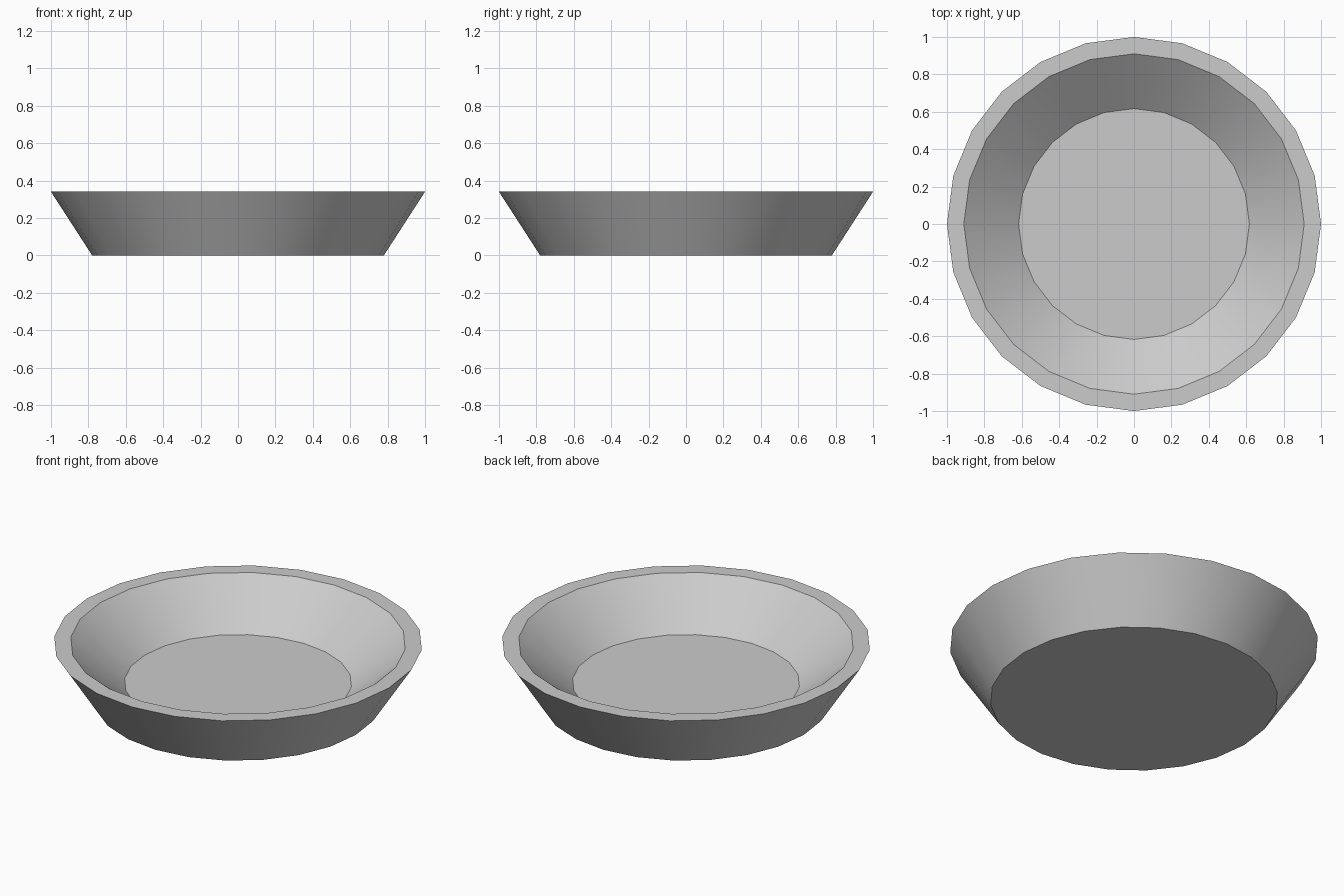
import bpy
import bmesh
from math import tau, cos, sin, radians

if "Cube" in bpy.data.objects:
    bpy.data.objects.remove(bpy.data.objects["Cube"])

SIDES = 24
# Profile rings (radius, z): base, outer rim, inner rim, floor
PROFILE = [(0.78, 0.0), (1.0, 0.34), (0.91, 0.34), (0.617, 0.104)]

bm = bmesh.new()
rings = [[bm.verts.new((r * cos(tau * i / SIDES), r * sin(tau * i / SIDES), z))
          for i in range(SIDES)] for r, z in PROFILE]

# Outer wall, rim and inner wall
for a, b in zip(rings, rings[1:]):
    for i in range(SIDES):
        j = (i + 1) % SIDES
        bm.faces.new((a[i], a[j], b[j], b[i]))

# Underside and inner floor
bm.faces.new(rings[0][::-1])
bm.faces.new(rings[-1])
bmesh.ops.recalc_face_normals(bm, faces=bm.faces)

mesh = bpy.data.meshes.new("dish")
bm.to_mesh(mesh)
bm.free()
dish = bpy.data.objects.new("dish", mesh)
bpy.context.collection.objects.link(dish)

# Smooth walls with crisp rim and floor edges
bpy.context.view_layer.objects.active = dish
dish.select_set(True)
bpy.ops.object.shade_smooth_by_angle(angle=radians(30))
